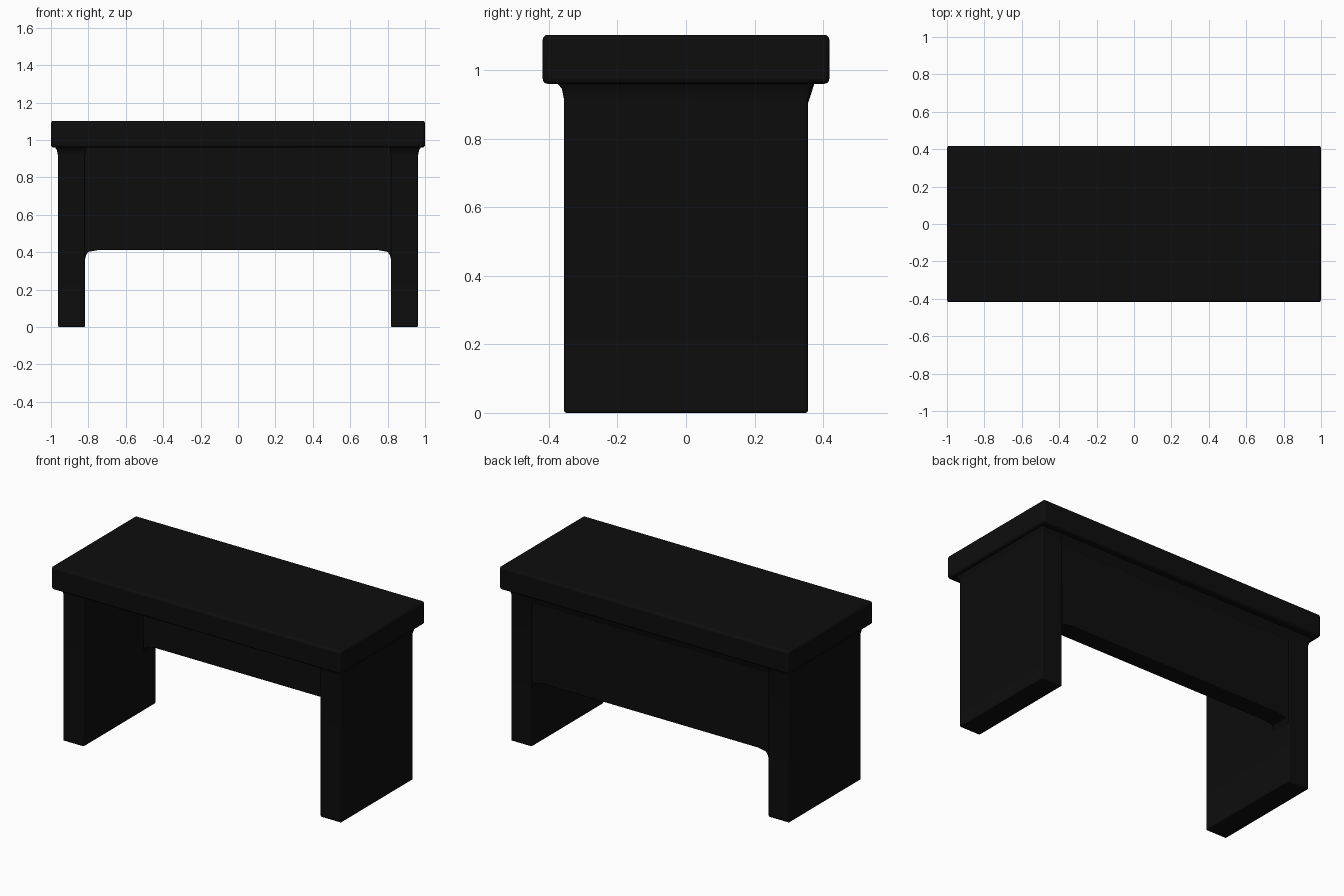
import bpy, bmesh

if "Cube" in bpy.data.objects:
    bpy.data.objects.remove(bpy.data.objects["Cube"])

mat = bpy.data.materials.new("black_finish")
mat.diffuse_color = (0.004, 0.004, 0.004, 1)
mat.use_nodes = True
mat.node_tree.nodes["Principled BSDF"].inputs["Base Color"].default_value = mat.diffuse_color


def finish(name, bm, bevel):
    bmesh.ops.recalc_face_normals(bm, faces=bm.faces)
    me = bpy.data.meshes.new(name)
    bm.to_mesh(me)
    bm.free()
    ob = bpy.data.objects.new(name, me)
    bpy.context.collection.objects.link(ob)
    me.materials.append(mat)
    mod = ob.modifiers.new("soft_edges", 'BEVEL')
    mod.width, mod.segments = bevel, 3
    mod.limit_method, mod.angle_limit = 'ANGLE', 0.9
    bpy.ops.object.select_all(action='DESELECT')
    ob.select_set(True)
    bpy.context.view_layer.objects.active = ob
    bpy.ops.object.shade_smooth_by_angle(angle=0.6)
    return ob


def loft(name, sections, bevel):
    """Stack of rectangles: (z, x0, x1, y0, y1)."""
    bm = bmesh.new()
    rings = [[bm.verts.new(p) for p in
              ((x0, y0, z), (x1, y0, z), (x1, y1, z), (x0, y1, z))]
             for z, x0, x1, y0, y1 in sections]
    bm.faces.new(rings[0])
    bm.faces.new(rings[-1])
    for a, b in zip(rings, rings[1:]):
        for i in range(4):
            j = (i + 1) % 4
            bm.faces.new((a[i], a[j], b[j], b[i]))
    return finish(name, bm, bevel)


# Desk top
loft("desk_top", [(0.96, -1, 1, -0.418, 0.418), (1.103, -1, 1, -0.418, 0.418)], 0.014)

# Side panels, flaring slightly where they meet the top
for name, s in (("left_side_panel", -1), ("right_side_panel", 1)):
    rows = [(0.0, 0.817, 0.962, -0.356, 0.356),
            (0.915, 0.817, 0.962, -0.356, 0.356),
            (0.945, 0.815, 0.968, -0.362, 0.366),
            (0.965, 0.812, 0.98, -0.378, 0.376)]
    loft(name, [(z, *sorted((s * a, s * b)), c, d) for z, a, b, c, d in rows], 0.008)

# Modesty panel along the back, with small corner fillets at the sides
half = [(0.74, 0.413), (0.80, 0.402), (0.812, 0.385), (0.82, 0.355), (0.82, 0.97)]
outline = half + [(-x, z) for x, z in reversed(half)]
bm = bmesh.new()
face = bm.faces.new([bm.verts.new((x, 0.235, z)) for x, z in outline])
ext = bmesh.ops.extrude_face_region(bm, geom=[face])
bmesh.ops.translate(bm, vec=(0, 0.12, 0),
                    verts=[v for v in ext["geom"] if isinstance(v, bmesh.types.BMVert)])
finish("modesty_panel", bm, 0.006)

# Small flare under the top along the back of the modesty panel
loft("back_flare", [(0.90, -0.83, 0.83, 0.30, 0.355),
                    (0.965, -0.83, 0.83, 0.30, 0.376)], 0.002)
